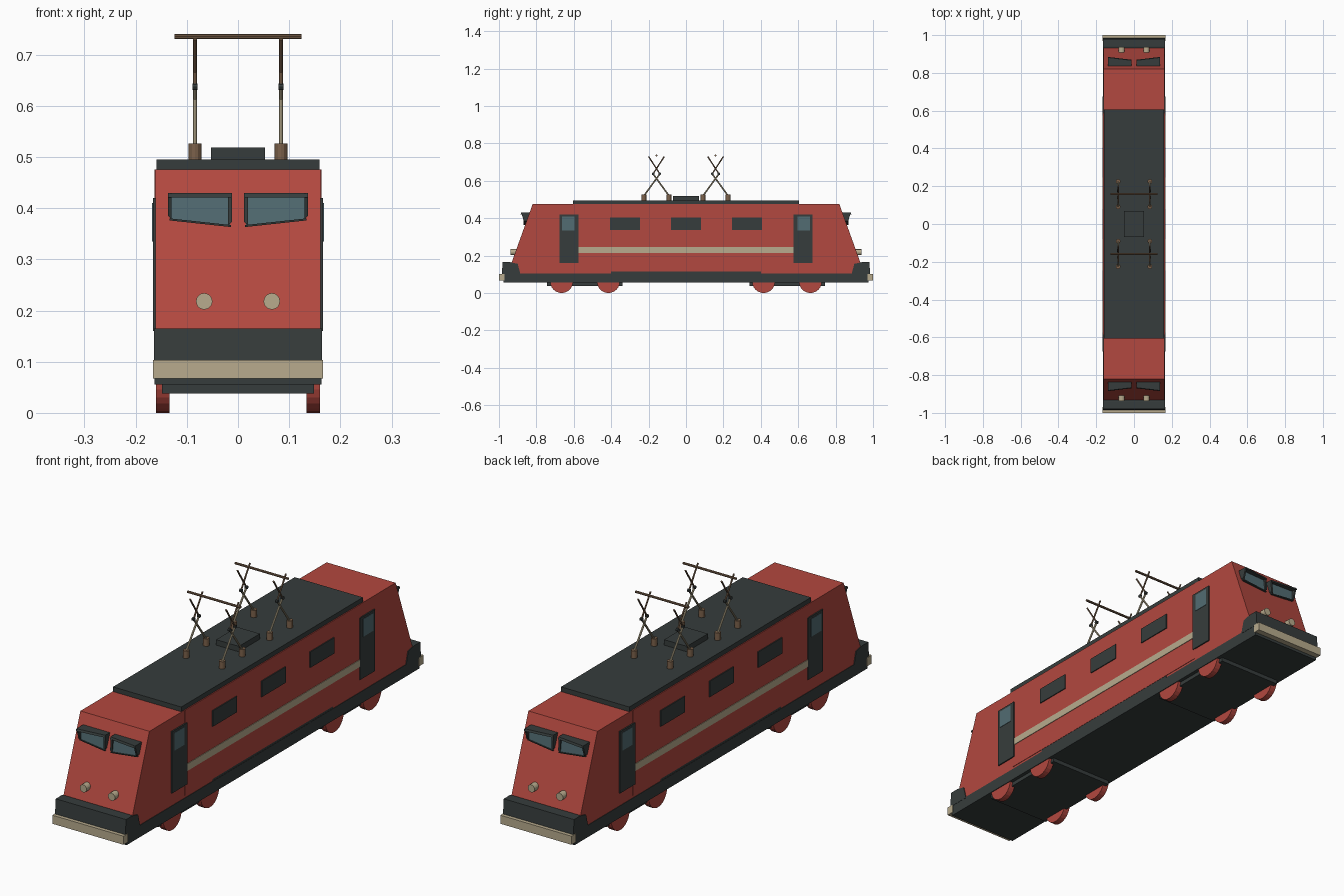
import bpy, bmesh, math
from mathutils import Vector

if "Cube" in bpy.data.objects:
    bpy.data.objects.remove(bpy.data.objects["Cube"])


def material(name, rgb):
    m = bpy.data.materials.new(name)
    m.diffuse_color = (*rgb, 1)
    m.use_nodes = True
    m.node_tree.nodes["Principled BSDF"].inputs["Base Color"].default_value = m.diffuse_color
    return m


RED = material("red", (0.45, 0.065, 0.05))
DARK = material("charcoal", (0.037, 0.046, 0.045))
BEIGE = material("beige", (0.48, 0.41, 0.27))
BROWN = material("brown", (0.2, 0.12, 0.07))
GLASS = material("glass", (0.085, 0.15, 0.17))


def finish(bm, name, mat):
    bmesh.ops.recalc_face_normals(bm, faces=bm.faces)
    me = bpy.data.meshes.new(name)
    bm.to_mesh(me)
    bm.free()
    me.materials.append(mat)
    ob = bpy.data.objects.new(name, me)
    bpy.context.collection.objects.link(ob)
    return ob


def loft(name, a, b, mat):
    """Solid between two matching point loops."""
    bm = bmesh.new()
    va = [bm.verts.new(p) for p in a]
    vb = [bm.verts.new(p) for p in b]
    bm.faces.new(va)
    bm.faces.new(vb)
    n = len(va)
    for i in range(n):
        j = (i + 1) % n
        bm.faces.new((va[i], va[j], vb[j], vb[i]))
    return finish(bm, name, mat)


def box(name, x, y, z, mat):
    base = [(x[0], y[0]), (x[1], y[0]), (x[1], y[1]), (x[0], y[1])]
    return loft(name, [(*p, z[0]) for p in base], [(*p, z[1]) for p in base], mat)


def side_profile(name, pts, half, mat):
    """(y, z) outline extruded across the width."""
    return loft(name, [(-half, *p) for p in pts], [(half, *p) for p in pts], mat)


def rod(name, p, q, r, mat, sides=8):
    p, q = Vector(p), Vector(q)
    rot = (q - p).to_track_quat('Z', 'Y')
    ring = [rot @ Vector((r * math.cos(2 * math.pi * i / sides),
                          r * math.sin(2 * math.pi * i / sides), 0)) for i in range(sides)]
    return loft(name, [p + v for v in ring], [q + v for v in ring], mat)


# Body shell with sloped cab ends, and the slightly wider middle
side_profile("body_shell", [(-0.955, 0.1), (0.955, 0.1), (0.82, 0.475), (-0.82, 0.475)], 0.161, RED)
box("middle_body", (-0.163, 0.163), (-0.585, 0.585), (0.115, 0.475), RED)

# Underframe and roof
box("underframe", (-0.163, 0.163), (-0.975, 0.975), (0.055, 0.105), DARK)
box("underframe_strip", (-0.162, 0.162), (-0.4, 0.4), (0.1, 0.115), DARK)
box("roof_slab", (-0.159, 0.159), (-0.605, 0.605), (0.475, 0.495), DARK)
box("roof_hatch", (-0.053, 0.053), (-0.07, 0.07), (0.49, 0.518), DARK)


def slope_y(z):
    return 0.82 + 0.36 * (0.475 - z)


for e in (-1, 1):
    # Front apron and bumper
    side_profile("apron", [(e * 0.885, 0.1), (e * 0.985, 0.1), (e * 0.98, 0.165),
                           (e * 0.94, 0.165), (e * 0.9, 0.156)], 0.164, DARK)
    y = sorted((e * 0.97, e * 1.0))
    box("bumper", (-0.166, 0.166), y, (0.067, 0.103), BEIGE)

    for s in (-1, 1):
        # Headlights
        rod("headlight", (s * 0.066, e * 0.89, 0.218), (s * 0.066, e * 0.937, 0.218), 0.016, BEIGE, 20)

        # Windscreen glass
        pane = [(0.014, 0.424, 0.030), (0.132, 0.424, 0.038), (0.132, 0.377, 0.010), (0.016, 0.364, 0.008)]
        front = [(s * x, e * (slope_y(z) + 0.6 * d), z) for x, z, d in pane]
        back = [(s * x, e * (slope_y(z) - 0.01), z) for x, z, d in pane]
        loft("windscreen", front, back, GLASS)

        # Windscreen hood: top visor and two cheeks
        def hood(name, quad):
            loft(name, [(s * x, e * (slope_y(z) + d), z) for x, z, d in quad],
                 [(s * x, e * (slope_y(z) - 0.01), z) for x, z, d in quad], DARK)
        hood("hood_top", [(0.012, 0.43, 0.03), (0.137, 0.43, 0.045), (0.137, 0.421, 0.045), (0.012, 0.421, 0.03)])
        hood("hood_outer", [(0.13, 0.43, 0.045), (0.137, 0.43, 0.045), (0.137, 0.385, 0.015), (0.13, 0.378, 0.01)])
        hood("hood_inner", [(0.012, 0.43, 0.03), (0.02, 0.43, 0.03), (0.02, 0.366, 0.01), (0.012, 0.373, 0.012)])
        hood("hood_sill", [(0.014, 0.367, 0.009), (0.134, 0.38, 0.012), (0.134, 0.376, 0.009), (0.014, 0.363, 0.008)])

        # Doors with windows
        x = sorted((s * 0.155, s * 0.1665))
        box("door", x, sorted((e * 0.575, e * 0.676)), (0.16, 0.42), DARK)
        x = sorted((s * 0.155, s * 0.168))
        box("door_window", x, sorted((e * 0.595, e * 0.662)), (0.335, 0.41), GLASS)

        # Wheels
        for wy in (0.415, 0.665):
            rod("wheel", (s * 0.134, e * wy, 0.061), (s * 0.16, e * wy, 0.061), 0.061, RED, 24)

    # Bogie plate
    box("bogie_plate", (-0.148, 0.148), sorted((e * 0.34, e * 0.743)), (0.038, 0.06), DARK)

    # Pantograph
    c = e * 0.158
    for s in (-1, 1):
        x = s * 0.084
        for k in (-1, 1):
            foot = (x, c + k * 0.067, 0.52)
            knee = (x, c - k * 0.018, 0.637)
            rod("insulator", (x, foot[1], 0.49), (x, foot[1], 0.526), 0.0125, BROWN, 12)
            rod("lower_arm", foot, knee, 0.0042, BEIGE)
            rod("upper_arm", knee, (x, c + k * 0.042, 0.73), 0.0035, BROWN)
            rod("knee_joint", (x - 0.005, *knee[1:]), (x + 0.005, *knee[1:]), 0.007, DARK, 10)
    rod("contact_bar", (-0.124, c, 0.735), (0.124, c, 0.735), 0.005, BROWN)

# Side stripe and side windows
for s in (-1, 1):
    x = sorted((s * 0.155, s * 0.1655))
    box("side_stripe", x, (-0.575, 0.575), (0.215, 0.245), BEIGE)
    x = sorted((s * 0.155, s * 0.167))
    for wy in (-0.325, 0, 0.325):
        box("side_window", x, (wy - 0.08, wy + 0.08), (0.338, 0.405), DARK)
